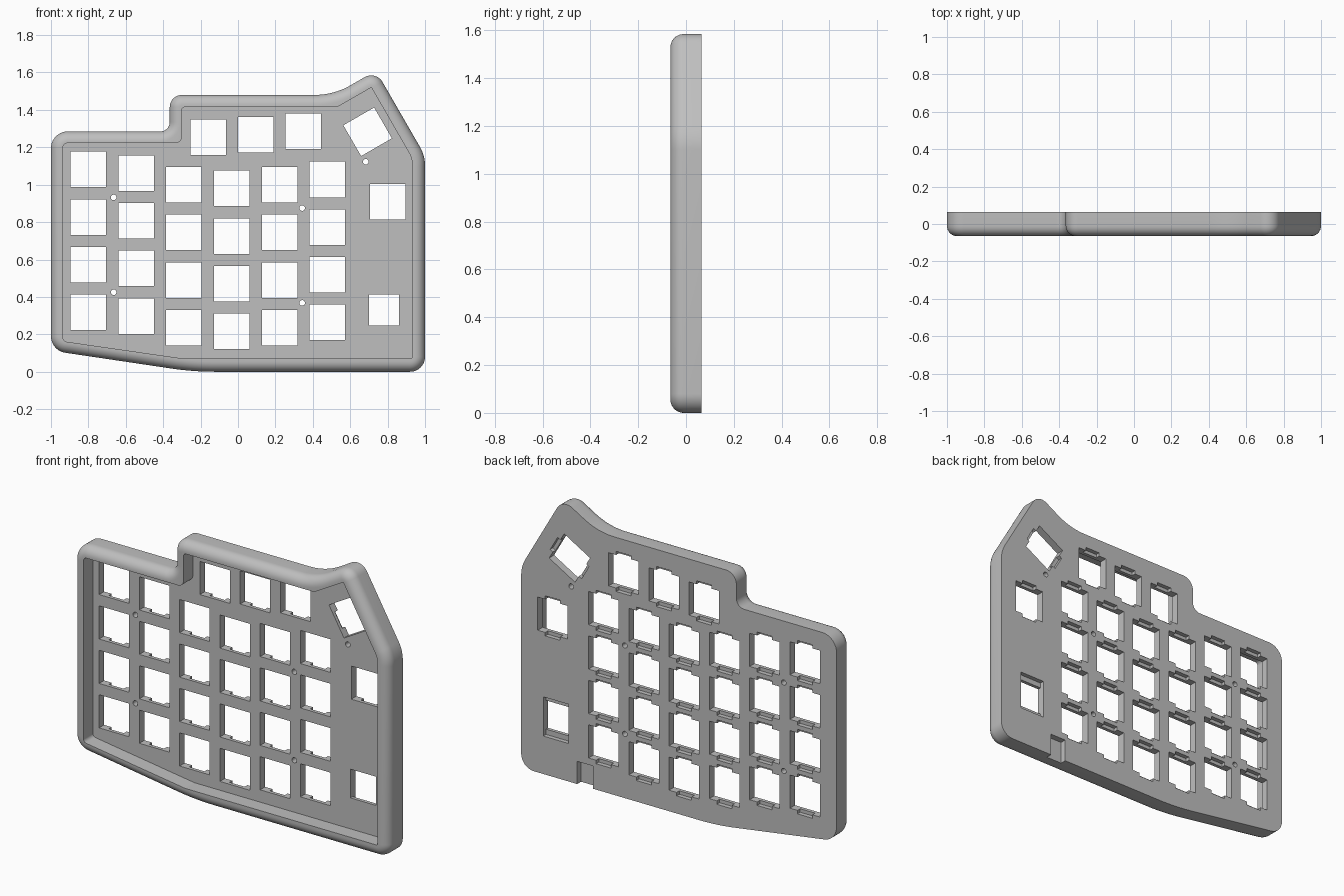
import bpy, bmesh
from math import radians, pi, tan
from mathutils import Vector, Matrix

if "Cube" in bpy.data.objects:
    bpy.data.objects.remove(bpy.data.objects["Cube"])

FRONT, FLOOR, LIP, BACK = -0.065, 0.02, 0.04, 0.065
FILLET = 0.055
KEY, PITCH = 0.19, 0.2548

grey = bpy.data.materials.new("case grey")
grey.use_nodes = True
grey.diffuse_color = (0.52, 0.52, 0.52, 1)
grey.node_tree.nodes["Principled BSDF"].inputs["Base Color"].default_value = grey.diffuse_color


def outline(corners, inset=0.0, steps=10):
    """Clockwise (x, z, radius) corners -> rounded outline, optionally inset."""
    pts, n, out = [Vector(c[:2]) for c in corners], len(corners), []
    for i, p in enumerate(pts):
        a, b = (p - pts[i - 1]).normalized(), (pts[(i + 1) % n] - p).normalized()
        na, nb = Vector((a.y, -a.x)), Vector((b.y, -b.x))
        convex = a.x * b.y - a.y * b.x < 0
        r = max(corners[i][2] + (-inset if convex else inset), 0.002)
        q = p + (na + nb) * inset / (1 + na.dot(nb))
        side = 1 if convex else -1
        centre = q - a * r * tan(a.angle(b) / 2) + na * r * side
        for k in range(steps + 1):
            out.append(centre - na.slerp(nb, k / steps) * r * side)
    return out


def finish(bm, name):
    bmesh.ops.recalc_face_normals(bm, faces=bm.faces)
    mesh = bpy.data.meshes.new(name)
    bm.to_mesh(mesh)
    bm.free()
    obj = bpy.data.objects.new(name, mesh)
    bpy.context.collection.objects.link(obj)
    mesh.materials.append(grey)
    return obj


def loft(name, layers):
    """Closed solid through (y, points) layers of equal point count."""
    bm = bmesh.new()
    rings = [[bm.verts.new((p.x, y, p.y)) for p in pts] for y, pts in layers]
    for r0, r1 in zip(rings, rings[1:]):
        for i in range(len(r0)):
            bm.faces.new((r0[i - 1], r0[i], r1[i], r1[i - 1]))
    bm.faces.new(rings[0])
    bm.faces.new(rings[-1])
    return finish(bm, name)


def add_box(bm, x, z, w, h, y0, y1, angle=0):
    m = (Matrix.Translation((x, (y0 + y1) / 2, z)) @ Matrix.Rotation(-radians(angle), 4, "Y")
         @ Matrix.Diagonal((w, y1 - y0, h, 1)))
    bmesh.ops.create_cube(bm, size=1, matrix=m)


def cut(body, cutter):
    cutter.hide_render = True
    mod = body.modifiers.new("cut", "BOOLEAN")
    mod.operation, mod.solver, mod.object = "DIFFERENCE", "EXACT", cutter
    bpy.ops.object.modifier_apply(modifier=mod.name)
    bpy.data.objects.remove(cutter)


# Case body with a rounded front edge
case = [(-1, 0.113, 0.09), (-1, 1.285, 0.09), (-0.365, 1.285, 0.05), (-0.365, 1.48, 0.065),
        (0.512, 1.48, 0.38), (0.7375, 1.61, 0.07), (1, 1.155, 0.2), (1, 0, 0.08), (-0.24, 0, 1.6)]
layers = [(BACK, outline(case))]
for k in range(9):
    d = Matrix.Rotation(k / 8 * pi / 2, 2) @ Vector((FILLET, 0))
    layers.append((FRONT + FILLET - d.y, outline(case, FILLET - d.x)))
body = loft("keyboard_case", layers)
bpy.context.view_layer.objects.active = body
body.select_set(True)

# Front pocket
pocket = [(-0.935, 0.163, 0.02), (-0.935, 1.222, 0.02), (-0.3, 1.222, 0.035), (-0.3, 1.415, 0.015),
          (0.53, 1.415, 0.01), (0.713, 1.52, 0.005), (0.932, 1.14, 0.13), (0.932, 0.07, 0.01),
          (-0.29, 0.07, 0.05)]
shape = outline(pocket)
cut(body, loft("pocket_cutter", [(FRONT - 0.1, shape), (FLOOR, shape)]))

# Key positions: six columns of four, a top row, and two thumb-side keys
tops = [1.082, 1.062, 1.0, 0.98, 1.0, 1.028]
keys = [(-0.8 + 0.2555 * c, top - PITCH * r, 0) for c, top in enumerate(tops) for r in range(4)]
keys += [(-0.16, 1.253, 0), (0.095, 1.267, 0), (0.35, 1.285, 0), (0.8, 0.91, 0), (0.693, 1.283, -60)]
knob = (0.78, 0.33)

# Through holes for keys, knob and screws
bm = bmesh.new()
for x, z, angle in keys:
    add_box(bm, x, z, KEY, KEY, -0.2, 0.2, angle)
add_box(bm, *knob, 0.16, 0.165, -0.2, 0.2)
for x, z in [(-0.665, 0.932), (-0.665, 0.425), (0.343, 0.875), (0.343, 0.368), (0.683, 1.123)]:
    bmesh.ops.create_cone(bm, cap_ends=True, segments=24, radius1=0.015, radius2=0.015, depth=0.4,
                          matrix=Matrix.Translation((x, 0, z)) @ Matrix.Rotation(pi / 2, 4, "X"))
cut(body, finish(bm, "hole_cutter"))

# Clip recesses and cable slot in the back
bm = bmesh.new()
for x, z, angle in keys:
    add_box(bm, x, z, 0.095, KEY + 0.04, LIP, 0.2, angle)
add_box(bm, *knob, 0.1599, 0.225, LIP, 0.2)
add_box(bm, 0.595, 0.03, 0.1, 0.2, 0.03, 0.2)
cut(body, finish(bm, "recess_cutter"))

bpy.ops.object.shade_smooth_by_angle(angle=radians(30))
